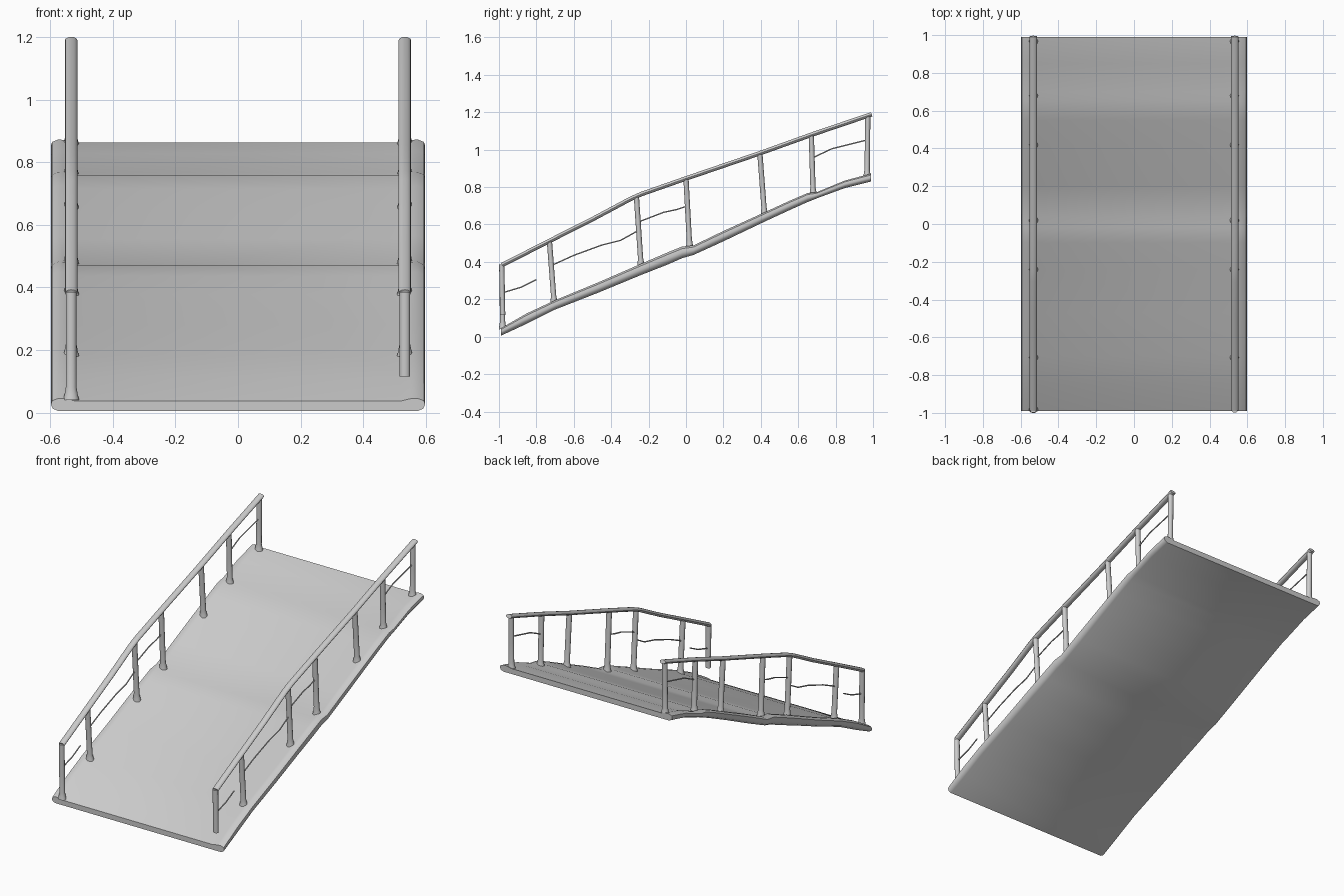
import bpy, bmesh, math
from mathutils import Vector

if "Cube" in bpy.data.objects:
    bpy.data.objects.remove(bpy.data.objects["Cube"])


def loft(name, rings, angle=40):
    """Skin a list of equal-length closed rings and cap both ends."""
    bm = bmesh.new()
    vs = [[bm.verts.new(p) for p in r] for r in rings]
    n = len(vs[0])
    for a, b in zip(vs, vs[1:]):
        for i in range(n):
            j = (i + 1) % n
            bm.faces.new((a[i], a[j], b[j], b[i]))
    bm.faces.new(vs[0])
    bm.faces.new(vs[-1])
    bmesh.ops.recalc_face_normals(bm, faces=bm.faces)
    me = bpy.data.meshes.new(name)
    bm.to_mesh(me)
    bm.free()
    ob = bpy.data.objects.new(name, me)
    bpy.context.collection.objects.link(ob)
    bpy.ops.object.select_all(action='DESELECT')
    ob.select_set(True)
    bpy.context.view_layer.objects.active = ob
    bpy.ops.object.shade_smooth_by_angle(angle=math.radians(angle))
    return ob


def tube(name, pts, rx, rn, scale=None, sides=12):
    """Elliptical tube: rx across the ramp, rn in the rail plane."""
    pts = [Vector(p) for p in pts]
    scale = scale or [1] * len(pts)
    rings = []
    for i, p in enumerate(pts):
        t = (pts[min(i + 1, len(pts) - 1)] - pts[max(i - 1, 0)]).normalized()
        nrm = t.cross(Vector((1, 0, 0))).normalized()
        side = nrm.cross(t)
        rings.append([p + scale[i] * (side * rx * math.cos(a) + nrm * rn * math.sin(a))
                      for a in (2 * math.pi * k / sides for k in range(sides))])
    return loft(name, rings)


# Sloping deck: stations along y as (y, underside z, top z)
stations = [(-0.99, 0.005, 0.045), (-0.85, 0.07, 0.125), (-0.7, 0.145, 0.195),
            (-0.47, 0.235, 0.29), (-0.24, 0.33, 0.39), (-0.1, 0.385, 0.45),
            (-0.02, 0.42, 0.482), (0.04, 0.437, 0.488), (0.2, 0.51, 0.565),
            (0.42, 0.615, 0.665), (0.55, 0.675, 0.725), (0.65, 0.72, 0.768),
            (0.70, 0.74, 0.773), (0.85, 0.795, 0.835), (0.99, 0.83, 0.872)]
# Half cross-section as (x, height fraction), with a slightly raised rounded curb
half = [(0.575, 0.0), (0.592, 0.2), (0.598, 0.5), (0.594, 0.82), (0.575, 1.0),
        (0.55, 0.98), (0.52, 0.8)]
section = half + [(-x, t) for x, t in reversed(half)]
loft("ramp_deck", [[(x, y, b + t * (c - b)) for x, t in section]
                   for y, b, c in stations], 45)

# Railings on both sides
RX = 0.533
rail_path = [(-0.985, 0.382), (-0.73, 0.512), (-0.50, 0.628), (-0.30, 0.735),
             (-0.24, 0.762), (0.0, 0.846), (0.39, 0.979), (0.68, 1.083), (0.993, 1.189)]
# Posts as (top y, top z, bottom y, bottom z)
posts = [(-0.985, 0.385, -0.98, 0.04), (-0.73, 0.51, -0.705, 0.18),
         (-0.265, 0.748, -0.24, 0.375), (0.0, 0.845, 0.02, 0.475),
         (0.395, 0.98, 0.42, 0.65), (0.67, 1.079, 0.68, 0.758), (0.972, 1.18, 0.968, 0.855)]
# Thin sagging strands between the posts
wires = [[(-0.98, 0.235), (-0.88, 0.265), (-0.8, 0.305)],
         [(-0.71, 0.385), (-0.6, 0.435), (-0.45, 0.49), (-0.35, 0.515), (-0.26, 0.565)],
         [(-0.25, 0.615), (-0.12, 0.665), (-0.05, 0.68), (0.01, 0.7)],
         [(0.68, 0.958), (0.78, 1.005), (0.88, 1.03), (0.96, 1.05)]]

for s, label in ((-1, "left"), (1, "right")):
    tube(f"{label}_handrail", [(s * RX, y, z) for y, z in rail_path], 0.02, 0.012)
    for i, (ty, tz, by, bz) in enumerate(posts):
        top, bot = Vector((s * RX, ty, tz)), Vector((s * RX, by, bz))
        sizes = [1.5, 1.25, 1, 1, 1]
        if s == 1 and i == 0:          # the lower right post stops short of the deck
            bot.z = 0.115
            sizes = [1, 1, 1, 1, 1]
        tube(f"{label}_post_{i + 1}", [bot.lerp(top, f) for f in (0, 0.05, 0.12, 0.5, 1)],
             0.017, 0.014, sizes)
    for i, w in enumerate(wires):
        tube(f"{label}_strand_{i + 1}", [(s * RX, y, z) for y, z in w], 0.004, 0.004, sides=6)
